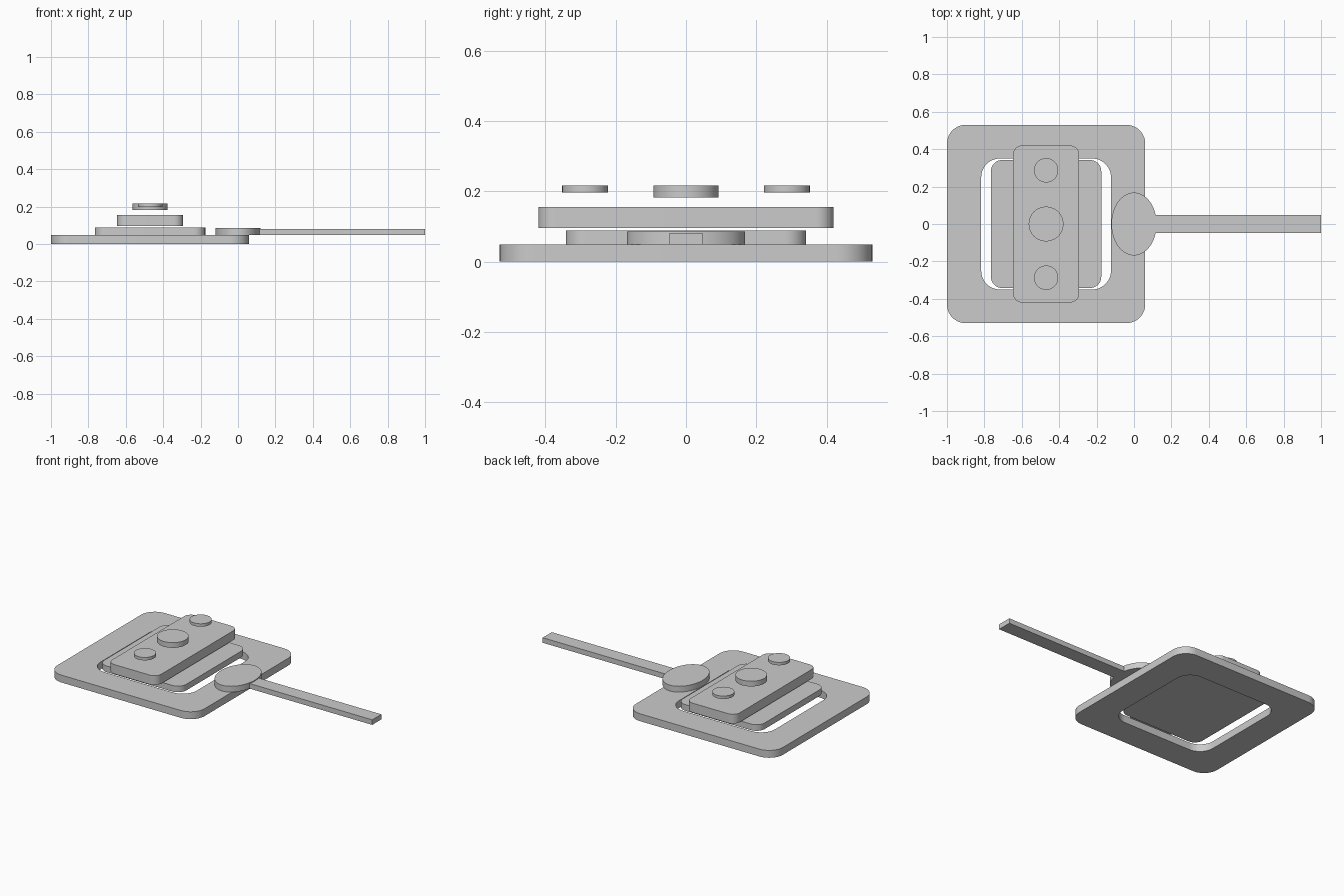
import bpy
import bmesh
from math import sin, cos, pi, radians

cube = bpy.data.objects.get("Cube")
if cube:
    bpy.data.objects.remove(cube, do_unlink=True)

# Single plain grey material
GREY = (0.6, 0.6, 0.6, 1.0)
grey = bpy.data.materials.new("light_grey")
grey.use_nodes = True
grey.diffuse_color = GREY
grey.node_tree.nodes["Principled BSDF"].inputs["Base Color"].default_value = GREY


def rounded_rect(cx, cy, half_x, half_y, radius, steps=12):
    """Counter-clockwise outline of a rectangle with rounded corners."""
    points = []
    for corner, (sx, sy) in enumerate(((1, 1), (-1, 1), (-1, -1), (1, -1))):
        for i in range(steps + 1):
            a = (corner + i / steps) * pi / 2
            points.append((cx + sx * (half_x - radius) + radius * cos(a),
                           cy + sy * (half_y - radius) + radius * sin(a)))
    return points


def ellipse(cx, cy, rx, ry, steps=64):
    return [(cx + rx * cos(2 * pi * i / steps), cy + ry * sin(2 * pi * i / steps))
            for i in range(steps)]


def slab(name, outline, bottom, top, hole=None):
    """Upright prism of an outline, optionally with a matching hole outline."""
    bm = bmesh.new()

    def ring(points, z):
        return [bm.verts.new((x, y, z)) for x, y in points]

    def bridge(a, b):
        n = len(a)
        for i in range(n):
            j = (i + 1) % n
            bm.faces.new((a[i], a[j], b[j], b[i]))

    low, high = ring(outline, bottom), ring(outline, top)
    bridge(low, high)
    if hole:
        hole_low, hole_high = ring(hole, bottom), ring(hole, top)
        bridge(hole_high, hole_low)
        bridge(high, hole_high)
        bridge(hole_low, low)
    else:
        bm.faces.new(high)
        bm.faces.new(low[::-1])
    bmesh.ops.recalc_face_normals(bm, faces=bm.faces)

    mesh = bpy.data.meshes.new(name)
    bm.to_mesh(mesh)
    bm.free()
    mesh.materials.append(grey)
    obj = bpy.data.objects.new(name, mesh)
    bpy.context.collection.objects.link(obj)
    bpy.ops.object.select_all(action="DESELECT")
    obj.select_set(True)
    bpy.context.view_layer.objects.active = obj
    bpy.ops.object.shade_smooth_by_angle(angle=radians(30))
    return obj


MID = -0.47  # shared centre line of the stacked plates

# Base frame with its rounded opening
slab("base_frame", rounded_rect(MID, 0, 0.53, 0.53, 0.1), 0, 0.048,
     hole=rounded_rect(MID, 0, 0.347, 0.35, 0.1))

# Stacked plates
slab("lower_plate", rounded_rect(MID, 0, 0.295, 0.342, 0.06), 0.048, 0.088)
slab("upper_plate", rounded_rect(MID, 0, 0.177, 0.42, 0.05), 0.095, 0.156)

# Discs hovering above the upper plate
slab("centre_disc", ellipse(MID, 0, 0.093, 0.093), 0.182, 0.216)
for label, side in (("front", -1), ("back", 1)):
    slab(label + "_disc", ellipse(MID, side * 0.287, 0.065, 0.065), 0.197, 0.216)

# Oval pad and its straight handle
slab("oval_pad", ellipse(0, 0, 0.121, 0.168), 0.048, 0.086)
handle = [(0.1, -0.047), (1, -0.047), (1, 0.047), (0.1, 0.047)]
slab("handle", handle, 0.048, 0.081)
